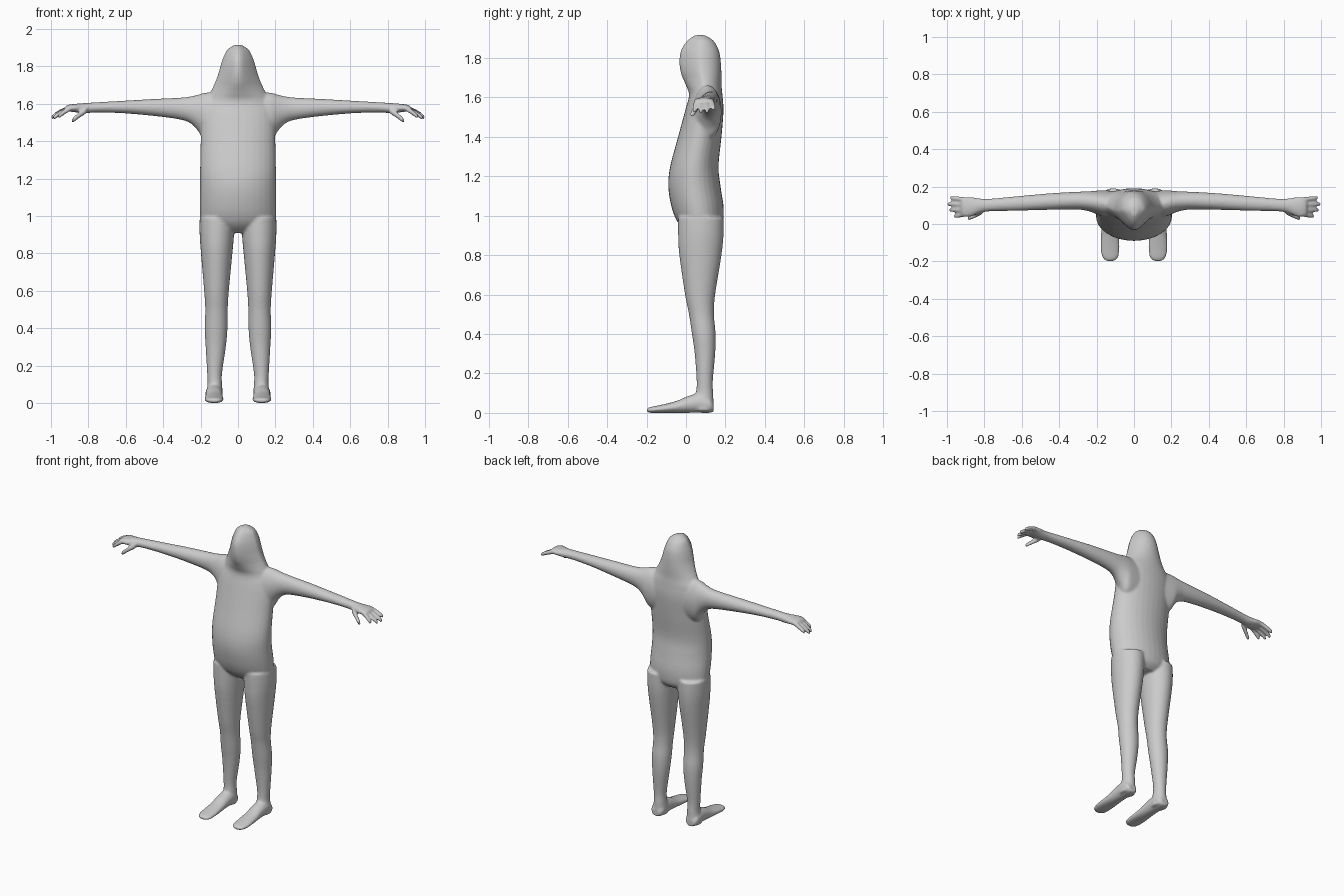
import bpy
import bmesh
import math
from mathutils import Vector

default_cube = bpy.data.objects.get("Cube")
if default_cube:
    bpy.data.objects.remove(default_cube, do_unlink=True)

UNIT = 0.01      # section sizes are given in hundredths
SIDES = 32       # points round each section
STEPS = 5        # rings between two sections


def smooth_sections(sections):
    """Run a smooth spline through the section values."""
    rows = [Vector(s) for s in sections]
    result = []
    for i in range(len(rows) - 1):
        p, q = rows[i], rows[i + 1]
        before = rows[max(i - 1, 0)]
        after = rows[min(i + 2, len(rows) - 1)]
        for step in range(STEPS):
            t = step / STEPS
            tangent_p, tangent_q = (q - before) / 2, (after - p) / 2
            bend = (tangent_p * (1 - t) - tangent_q * t) * t * (1 - t)
            slide = (p - q) * t * (1 - t) * (1 - 2 * t)
            result.append(p.lerp(q, t) + bend + slide)
    result.append(rows[-1])
    return result


def loft(bm, axis, sections, side=1, taper=None):
    """Skin oval sections (position, centre, half width, low, high) along an axis."""
    rings = []
    for pos, centre, half, low, high in smooth_sections(sections):
        ring = []
        for k in range(SIDES):
            angle = math.tau * k / SIDES
            across, up = math.cos(angle), math.sin(angle)
            narrow = taper(pos, up) if taper else 1
            a = centre + half * across * narrow
            b = (low + high) / 2 + (high - low) / 2 * up
            x, y, z = {"x": (pos, a, b), "y": (a, pos, b), "z": (a, b, pos)}[axis]
            ring.append(bm.verts.new(Vector((x * side, y, z)) * UNIT))
        rings.append(ring)
    faces = [bm.faces.new(rings[0]), bm.faces.new(rings[-1])]
    for r, s in zip(rings, rings[1:]):
        for k in range(SIDES):
            n = (k + 1) % SIDES
            faces.append(bm.faces.new((r[k], r[n], s[n], s[k])))
    bmesh.ops.recalc_face_normals(bm, faces=faces)


def face_taper(height, up):
    """Narrow the front of the head towards a ridge."""
    strength = min(max((height - 158) / 12, 0), 1) * 0.45
    return 1 - strength * max(-up, 0)


# Torso, neck and hooded head, from hips to crown
TORSO = [
    (91, 0, 12, 2, 15), (94, 0, 17, -2, 18), (98, 0, 20, -5, 19),
    (105, 0, 20.5, -7.5, 19), (115, 0, 20.3, -9, 17.5), (125, 0, 20.3, -8, 16.5),
    (140, 0, 20, -4, 18), (153, 0, 20, -.5, 19), (161, 0, 18, 1.5, 18.5),
    (166, 0, 15, 0, 18), (171, 0, 12.5, -2.2, 18), (176, 0, 10.6, -3.3, 17.8),
    (181, 0, 9.2, -3.2, 17.3), (185, 0, 7.8, -2, 16.2), (189, 0, 5.7, 1, 13.6),
    (191.5, 0, 2, 4.5, 9.5),
]

# Leg, from ankle to hip
LEG = [
    (1, 12.8, 4.6, 4, 14), (5, 12.6, 4.5, 4, 14), (10, 12.4, 3.9, 5, 13.8),
    (16, 12.5, 4, 5.4, 13.6), (30, 11.9, 5.4, 4.4, 14.8), (40, 11.7, 6.1, 3, 15),
    (50, 11.5, 6, 1.5, 14.2), (60, 11.5, 6.6, -.5, 14.8), (80, 11.4, 8.4, -3.4, 18),
    (90, 11.3, 9.2, -4, 19), (99, 11, 9.5, -4, 19),
]

# Foot, from toe to heel
FOOT = [
    (-19.8, 12.7, 2, .5, 2.2), (-18, 12.7, 4.2, 0, 3), (-13, 12.8, 5.1, 0, 4),
    (-5, 12.8, 4.8, 0, 6), (1, 12.8, 4.6, 0, 8.5), (7, 12.8, 4.6, 0, 10),
    (12, 12.8, 4.4, 0, 8), (14, 12.8, 2.8, .5, 5),
]

# Arm and palm, from shoulder to knuckles
ARM = [
    (8, 10, 7.5, 138, 166), (17, 11, 7, 139, 166), (21, 11.7, 6, 145, 165),
    (25, 12.2, 5.2, 149.3, 164), (31, 12.5, 4.7, 151.6, 163.3),
    (45, 12, 4.4, 153.5, 162.6), (62, 11, 3.9, 155, 161.6), (76, 10.2, 3.4, 155.3, 160.8),
    (82, 9.8, 3.8, 155, 160.4), (87, 9.2, 5.2, 155.5, 160), (91, 9.2, 5.2, 156, 159.4),
    (92.5, 9.2, 4.4, 156.4, 158.4),
]

# Finger as (knuckle y, tip y, tip x, tip z)
FINGERS = [(13, 14, 98.5, 154), (10.4, 10.7, 100, 152.6),
           (7.8, 7.4, 99, 152.4), (5.2, 4.2, 96.5, 152.8)]


def finger(bm, start, end, radius, side):
    """A short bent digit that thins towards its tip."""
    start, end = Vector(start), Vector(end)
    sections = []
    for t, size in ((0, 1), (.5, 1), (.9, .85), (1, .4)):
        p = start.lerp(end, t)
        p.z += 1.2 * t * (1 - t)
        r = radius * size
        sections.append((p.x, p.y, r, p.z - r * 1.2, p.z + r * 1.2))
    loft(bm, "x", sections, side)


bm = bmesh.new()
loft(bm, "z", TORSO, taper=face_taper)
for side in (1, -1):
    loft(bm, "z", LEG, side)
    loft(bm, "y", FOOT, side)
    loft(bm, "x", ARM, side)
    for knuckle_y, tip_y, tip_x, tip_z in FINGERS:
        finger(bm, (89, knuckle_y, 158), (tip_x, tip_y, tip_z), 1.25, side)
    finger(bm, (81, 6.5, 156.5), (89, 2.8, 150.6), 1.4, side)

mesh = bpy.data.meshes.new("body")
bm.to_mesh(mesh)
bm.free()
body = bpy.data.objects.new("body", mesh)
bpy.context.collection.objects.link(body)

# Fuse the parts into one soft skin
fuse = body.modifiers.new("fuse", "REMESH")
fuse.mode = "VOXEL"
fuse.voxel_size = 0.007
fuse.use_smooth_shade = True
soften = body.modifiers.new("soften", "SMOOTH")
soften.factor = 0.5
soften.iterations = 6

# Plain grey skin
grey = bpy.data.materials.new("plain grey")
grey.use_nodes = True
colour = (0.6, 0.6, 0.6, 1)
grey.diffuse_color = colour
grey.node_tree.nodes["Principled BSDF"].inputs["Base Color"].default_value = colour
mesh.materials.append(grey)
